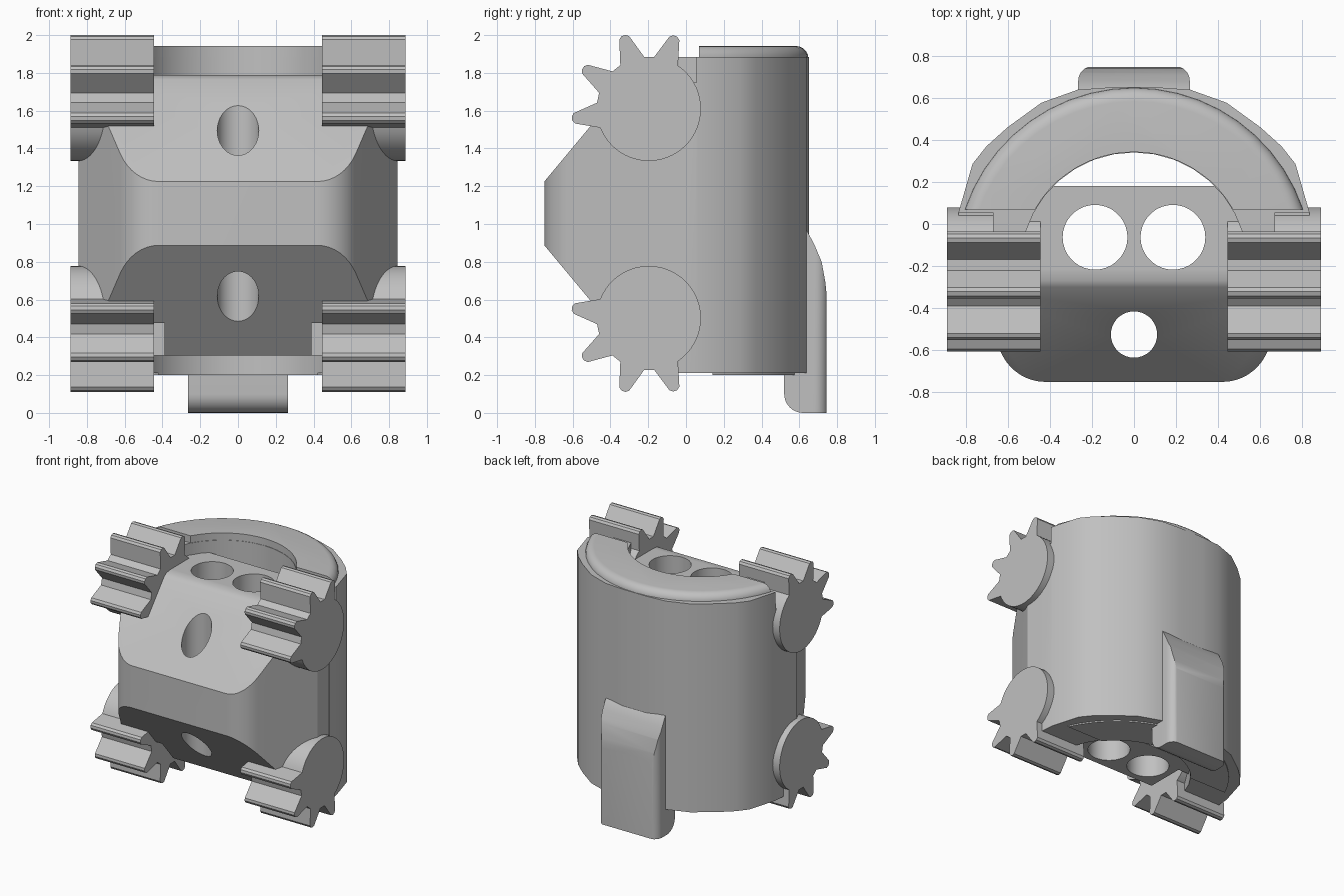
import bpy
import bmesh
from math import sin, cos, asin, radians, degrees

cube = bpy.data.objects.get("Cube")
if cube:
    bpy.data.objects.remove(cube, do_unlink=True)

GREY = (0.53, 0.53, 0.53, 1.0)
mat = bpy.data.materials.new("plain grey")
mat.use_nodes = True
mat.diffuse_color = GREY
mat.node_tree.nodes["Principled BSDF"].inputs["Base Color"].default_value = GREY

CY = -0.2     # centre of the round cavity and rim
MID = 1.056   # height of the gears' mirror plane


def prism(name, pts, axis, lo, hi):
    """Extrude a closed outline: (x, y) along z, or (y, z) along x."""
    place = (lambda u, v, h: (u, v, h)) if axis == "z" else (lambda u, v, h: (h, u, v))
    bm = bmesh.new()
    low = [bm.verts.new(place(u, v, lo)) for u, v in pts]
    high = [bm.verts.new(place(u, v, hi)) for u, v in pts]
    bm.faces.new(low)
    bm.faces.new(high)
    for i in range(len(pts)):
        j = (i + 1) % len(pts)
        bm.faces.new((low[i], low[j], high[j], high[i]))
    bmesh.ops.recalc_face_normals(bm, faces=bm.faces)
    mesh = bpy.data.meshes.new(name)
    bm.to_mesh(mesh)
    bm.free()
    mesh.materials.append(mat)
    obj = bpy.data.objects.new(name, mesh)
    bpy.context.collection.objects.link(obj)
    return obj


def activate(obj):
    bpy.ops.object.select_all(action="DESELECT")
    obj.select_set(True)
    bpy.context.view_layer.objects.active = obj


def combine(obj, tool, operation):
    """Apply a boolean and drop the tool."""
    mod = obj.modifiers.new("cut", "BOOLEAN")
    mod.operation = operation
    mod.solver = "EXACT"
    mod.object = tool
    activate(obj)
    bpy.ops.object.modifier_apply(modifier=mod.name)
    bpy.data.objects.remove(tool, do_unlink=True)


def cut_sides(obj, x, y, lo, hi):
    """Remove everything beyond x on both sides, in front of y."""
    for s in (1, -1):
        box = [(s * x, -1), (s, -1), (s, y), (s * x, y)]
        combine(obj, prism("side_cut", box, "z", lo, hi), "DIFFERENCE")


def smooth(obj, angle=28):
    activate(obj)
    bpy.ops.object.shade_smooth_by_angle(angle=radians(angle))


def arc(cx, cy, r, a, b, n):
    return [(cx + r * cos(radians(a + (b - a) * i / n)),
             cy + r * sin(radians(a + (b - a) * i / n))) for i in range(n + 1)]


def half_ring(r, y, n=20):
    """Arc over the back, from right to left, ended at the given y."""
    a = degrees(asin((y - CY) / r))
    return arc(0, CY, r, a, 180 - a, n)


def crescent(inner, outer, y):
    return half_ring(outer, y) + half_ring(inner, y)[::-1]


def mirrored(half):
    return half + [(-x, y) for x, y in reversed(half)]


# Front block: plan outline limited by the sloped side profile
corner = arc(0.42, -0.52, 0.23, -90, -28, 8)
plan = mirrored(corner + [(0.845, -0.2), (0.838, -0.035), (0.6, -0.035), (0.6, 0.18)])
front = prism("front_block", plan, "z", 0.1, 2.0)
side = [(-0.75, 0.887), (-0.75, 1.225), (-0.3, 1.765), (-0.27, 1.784), (-0.22, 1.79),
        (0.3, 1.79), (0.3, 0.305), (-0.265, 0.305)]
combine(front, prism("slope_limit", side, "x", -1, 1), "INTERSECT")
cut_sides(front, 0.39, 0.04, 0, 0.475)

# Vertical holes through the block
for x, y, r in ((-0.185, -0.063, 0.154), (0.185, -0.063, 0.154), (0, -0.525, 0.11)):
    combine(front, prism("hole", arc(x, y, r, 0, 350, 35), "z", 0, 2.1), "DIFFERENCE")
smooth(front)

# Broad faceted back wall around a round cavity, with a thin lip underneath
shell = [(0.84, -0.04), (0.833, 0.057), (0.767, 0.286), (0.7, 0.37), (0.6, 0.46),
         (0.44, 0.576), (0.267, 0.638), (0.1, 0.65)]
wall = prism("back_wall", mirrored(shell) + half_ring(0.54, -0.04, 14)[::-1],
             "z", 0.21, 1.885)
cut_sides(wall, 0.67, 0.055, 1.75, 2)
smooth(wall, 35)
smooth(prism("bottom_lip", crescent(0.542, 0.82, 0.14), "z", 0.2, 0.22))

# Rim on top of the wall, rounded along its outer edge
rim = prism("top_rim", crescent(0.542, 0.848, 0.07), "z", 1.865, 1.942)
bm = bmesh.new()
bm.from_mesh(rim.data)
edges = [e for e in bm.edges if all(
    v.co.z > 1.9 and v.co.x ** 2 + (v.co.y - CY) ** 2 > 0.6 for v in e.verts)]
bmesh.ops.bevel(bm, geom=edges, offset=0.065, segments=5, profile=0.5, affect="EDGES")
bm.to_mesh(rim.data)
bm.free()
smooth(rim)

# Clip on the back: side profile limited by a rounded plan
bend = [(0.745, 0.62), (0.738, 0.69), (0.718, 0.8), (0.68, 0.89), (0.643, 0.96), (0.6, 1.0)]
clip_side = [(0.745, 0)] + bend + [(0.52, 1.0)] + arc(0.62, 0.1, 0.1, 180, 270, 8)
clip_plan = mirrored([(0.265, 0.4)] + arc(0.195, 0.68, 0.07, 0, 90, 8))
clip = prism("back_clip", clip_side, "x", -0.4, 0.4)
combine(clip, prism("clip_limit", clip_plan, "z", -0.1, 1.2), "INTERSECT")
smooth(clip)

# Partly toothed gears at the four corners
GY, GZ, ROOT = -0.197, 1.61, 0.276
gear = arc(GY, GZ, ROOT, -158, 54, 36)
for k in range(4):
    mid = 70 + 39.1 * k
    for r, offset in ((ROOT, -14), (0.398, -4), (0.41, -1.5),
                      (0.41, 1.5), (0.398, 4), (ROOT, 14)):
        a = radians(mid + offset)
        gear.append((GY + r * cos(a), GZ + r * sin(a)))

for label, sign in (("left", 1), ("right", -1)):
    for level in ("upper", "lower"):
        pts = gear if level == "upper" else [(y, 2 * MID - z) for y, z in gear]
        lo, hi = sorted((sign * 0.445, sign * 0.888))
        smooth(prism(f"{level}_{label}_gear", pts, "x", lo, hi), 20)
